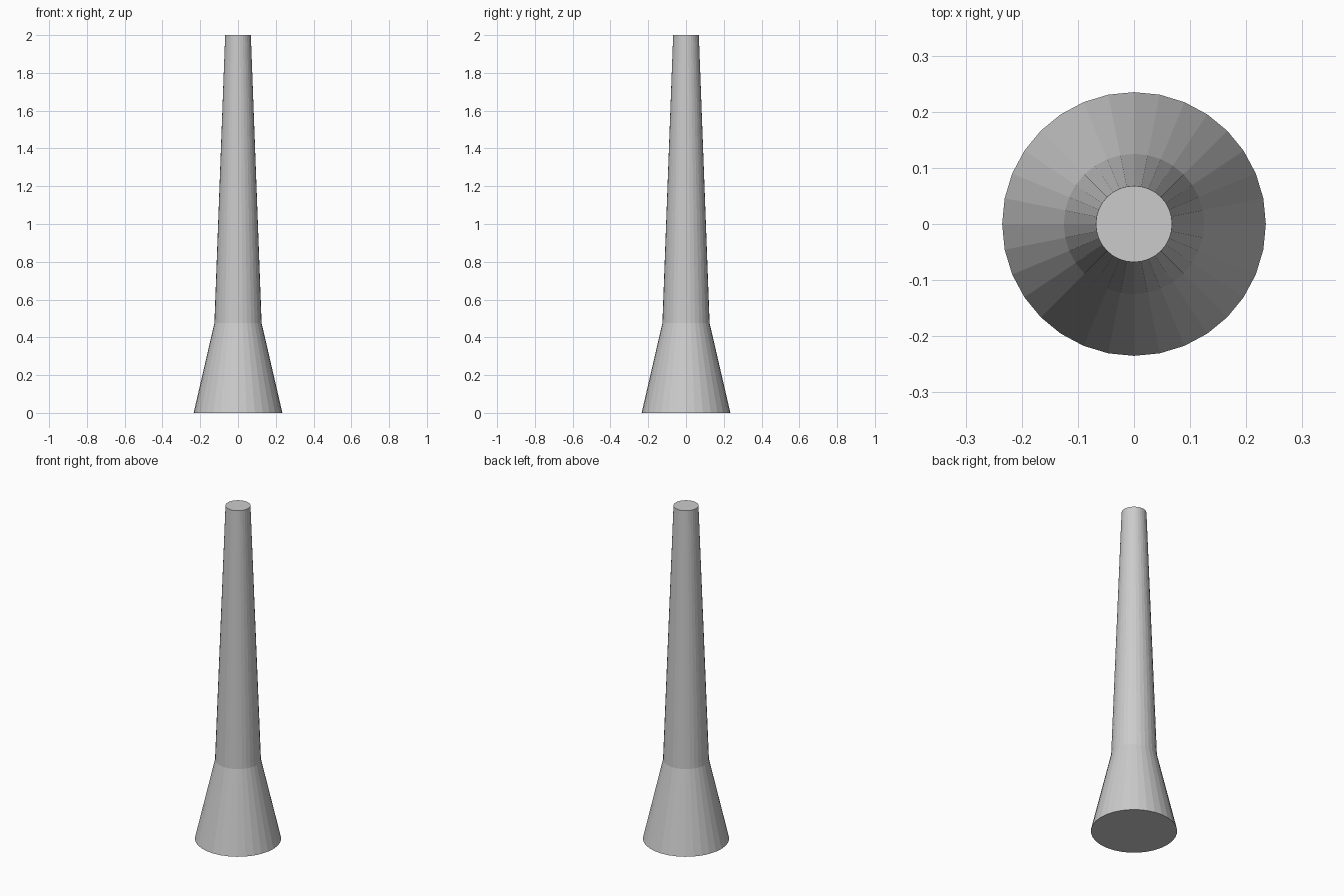
import bpy, bmesh
from math import cos, sin, tau

if "Cube" in bpy.data.objects:
    bpy.data.objects.remove(bpy.data.objects["Cube"])

SIDES = 32
# Profile of the tapered post: (radius, height)
PROFILE = [(0.235, 0.0), (0.125, 0.475), (0.068, 2.0)]

bm = bmesh.new()
rings = [[bm.verts.new((r * cos(tau * i / SIDES), r * sin(tau * i / SIDES), z))
          for i in range(SIDES)] for r, z in PROFILE]

# Flared base and slender shaft
for low, high in zip(rings, rings[1:]):
    for i in range(SIDES):
        j = (i + 1) % SIDES
        bm.faces.new((low[i], low[j], high[j], high[i]))

# Flat end caps
bm.faces.new(rings[0][::-1])
bm.faces.new(rings[-1])

mesh = bpy.data.meshes.new("tapered_post")
bm.to_mesh(mesh)
bm.free()
post = bpy.data.objects.new("tapered_post", mesh)
bpy.context.collection.objects.link(post)
